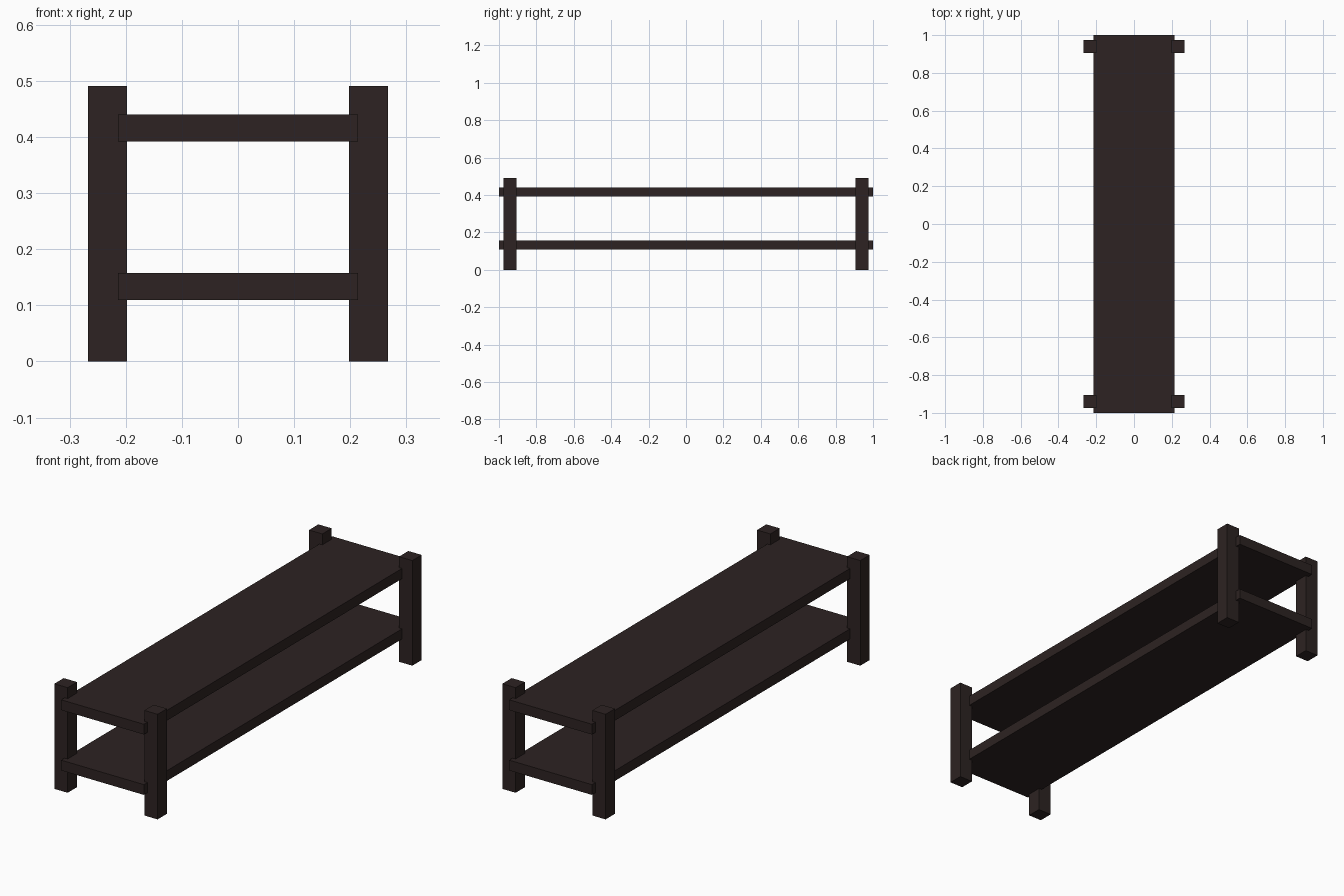
import bpy

if "Cube" in bpy.data.objects:
    bpy.data.objects.remove(bpy.data.objects["Cube"])

# One dark wood colour for everything
wood = bpy.data.materials.new("dark brown wood")
wood.diffuse_color = (0.026, 0.0165, 0.0157, 1)
wood.use_nodes = True
wood.node_tree.nodes["Principled BSDF"].inputs["Base Color"].default_value = wood.diffuse_color


def box(name, center, size):
    bpy.ops.mesh.primitive_cube_add(size=1, location=center)
    ob = bpy.context.object
    ob.name = name
    ob.scale = size
    bpy.ops.object.transform_apply(location=False, rotation=False, scale=True)
    ob.data.materials.append(wood)
    return ob


# Two long shelf boards
for name, z in (("lower_shelf", 0.134), ("upper_shelf", 0.416)):
    box(name, (0, 0, z), (0.427, 2.0, 0.048))

# Four square posts, overlapping the shelf edges
for side, sx in (("left", -1), ("right", 1)):
    for end, sy in (("front", -1), ("back", 1)):
        box(f"{end}_{side}_leg", (sx * 0.2325, sy * 0.94, 0.2455),
            (0.069, 0.069, 0.491))
